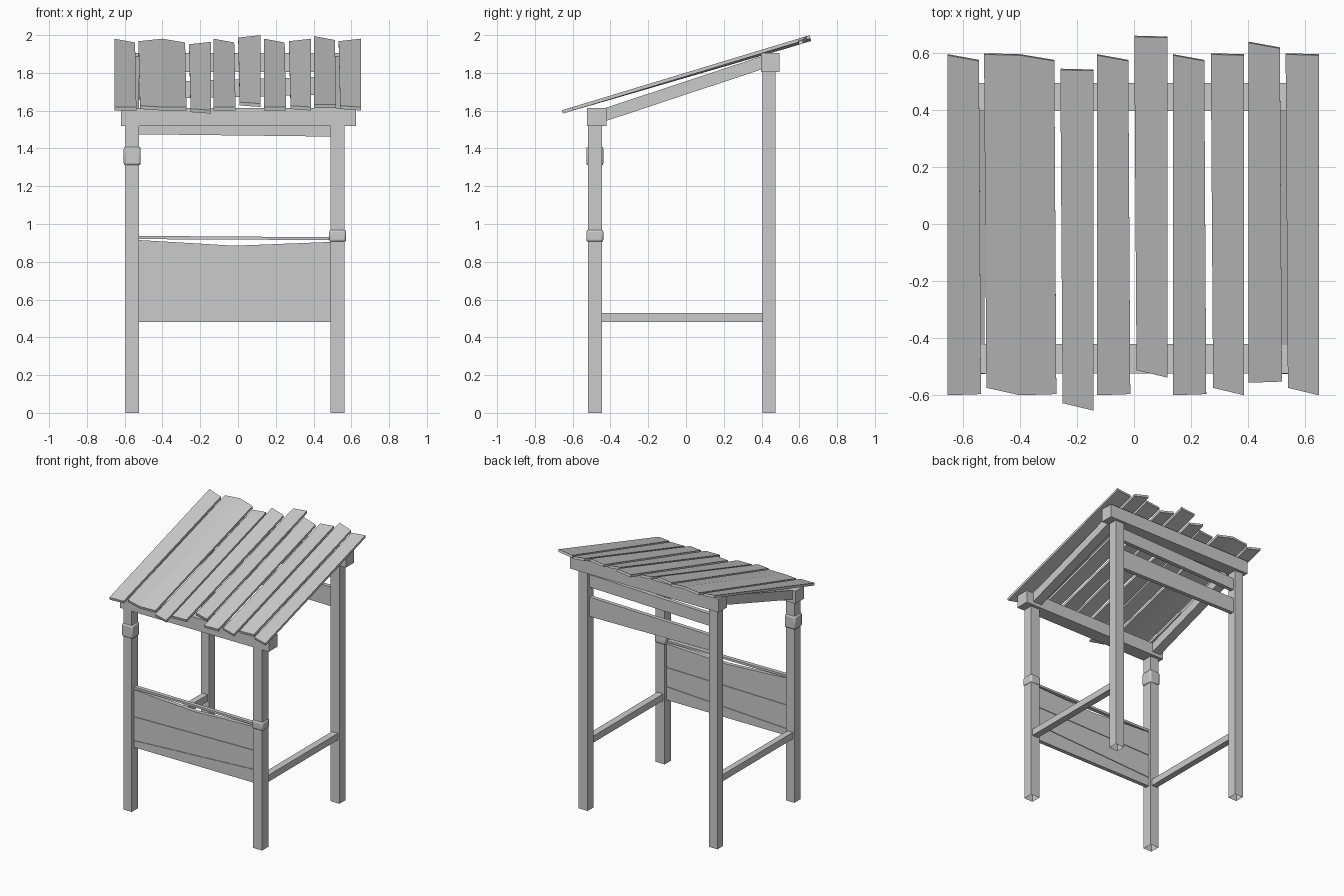
import bpy
import bmesh

cube = bpy.data.objects.get("Cube")
if cube:
    bpy.data.objects.remove(cube, do_unlink=True)

wood = bpy.data.materials.new("weathered_grey")
wood.use_nodes = True
wood.diffuse_color = (0.6, 0.6, 0.6, 1)
wood.node_tree.nodes["Principled BSDF"].inputs["Base Color"].default_value = wood.diffuse_color


def prism(name, outline, offset, open_start=False):
    """Solid made by pushing a flat outline along an offset."""
    bm = bmesh.new()
    near = [bm.verts.new(p) for p in outline]
    far = [bm.verts.new([a + b for a, b in zip(p, offset)]) for p in outline]
    n = len(near)
    for i in range(n):
        j = (i + 1) % n
        bm.faces.new((near[i], near[j], far[j], far[i]))
    bm.faces.new(far[::-1])
    if not open_start:
        bm.faces.new(near)
    bmesh.ops.recalc_face_normals(bm, faces=bm.faces)
    mesh = bpy.data.meshes.new(name)
    bm.to_mesh(mesh)
    bm.free()
    mesh.materials.append(wood)
    obj = bpy.data.objects.new(name, mesh)
    bpy.context.collection.objects.link(obj)
    return obj


def box(name, x, y, z, open_bottom=False):
    base = [(x[0], y[0], z[0]), (x[1], y[0], z[0]), (x[1], y[1], z[0]), (x[0], y[1], z[0])]
    return prism(name, base, (0, 0, z[1] - z[0]), open_bottom)


def board(name, bottom, top, y, depth):
    """Crooked board spanning between the posts; heights run from right to left."""
    x0, x1 = -0.525, 0.49

    def line(zs):
        return [(x0 + (x1 - x0) * i / (len(zs) - 1), y, z) for i, z in enumerate(zs)]
    return prism(name, line(bottom) + line(top)[::-1], (0, depth, 0))


# Posts, side rails and rafters
FRONT_Y, BACK_Y = (-0.52, -0.445), (0.405, 0.475)
for side, x in (("right", (-0.595, -0.525)), ("left", (0.49, 0.565))):
    box("front_post_" + side, x, FRONT_Y, (0, 1.53), True)
    box("back_post_" + side, x, BACK_Y, (0, 1.82), True)
    box("side_rail_" + side, (x[0] + 0.012, x[1] - 0.012), (-0.45, 0.41), (0.48, 0.53))
    prism("rafter_" + side,
          [(x[0], -0.44, 1.54), (x[0], 0.42, 1.825), (x[0], 0.42, 1.895), (x[0], -0.44, 1.61)],
          (x[1] - x[0], 0, 0))

# Cross beams
box("front_beam", (-0.62, 0.625), (-0.525, -0.422), (1.52, 1.615))
box("back_beam", (-0.62, 0.625), (0.398, 0.495), (1.805, 1.905))

# Front counter panel with thin battens in the joints
board("panel_lower", (0.48, 0.48), (0.53, 0.58), -0.495, 0.03)
board("panel_middle", (0.55, 0.6), (0.71, 0.725), -0.495, 0.03)
board("panel_upper", (0.73, 0.745), (0.915, 0.885, 0.905), -0.495, 0.03)
board("lower_batten", (0.525, 0.575), (0.555, 0.605), -0.49, 0.02)
board("middle_batten", (0.705, 0.72), (0.735, 0.75), -0.49, 0.02)
board("top_strip", (0.92, 0.915), (0.937, 0.93), -0.495, 0.03)

# Back boards under the rear beam
board("back_board_lower", (1.475, 1.463), (1.59, 1.61), 0.425, 0.03)
board("back_board_upper", (1.66, 1.685), (1.75, 1.78), 0.425, 0.03)

# Wrapped bands on the front posts
for name, x, z in (("upper_band", (-0.605, -0.515), (1.31, 1.41)),
                   ("lower_band", (0.483, 0.573), (0.905, 0.97))):
    band = box(name, x, (-0.528, -0.437), z)
    bevel = band.modifiers.new("soft_corners", 'BEVEL')
    bevel.width = 0.012
    bevel.segments = 2
    bpy.context.view_layer.objects.active = band
    band.select_set(True)
    bpy.ops.object.shade_smooth_by_angle()
    band.select_set(False)


# Roof planks: each has one straight edge and one warped edge
def slope(x, y, drop=0.0):
    return (x, y, 1.782 + 0.303 * y - drop)


def plank_rows(edge, shift, direction, wide=0.0):
    """Back and front point rows, listed from the straight edge outwards."""
    back = [slope(edge, 0.597 + shift),
            slope(edge + direction * (0.11 + wide), 0.577 + shift, 0.014)]
    front = [slope(edge, -0.598 + shift),
             slope(edge + direction * (0.117 + wide), -0.594 + shift)]
    if direction < 0:
        back = [back[0], slope(edge - 0.117 - wide, 0.6 + shift, 0.014)]
        front = [front[0], slope(edge - 0.109 - wide, -0.572 + shift)]
    return back, front


THICK = (0, -0.004, 0.018)
planks = [(-0.655, 0, 1), (-0.142, -0.054, -1), (-0.13, 0, 1), (0.118, 0.062, -1),
          (0.137, 0, 1), (0.387, 0, -1), (0.403, 0.044, 1), (0.65, 0, -1)]
for i, (edge, shift, direction) in enumerate(planks):
    back, front = plank_rows(edge, shift, direction)
    prism("roof_plank_%d" % (i + 1), back + front[::-1], THICK)

# Wide plank folded along its middle
for side, direction in (("right", -1), ("left", 1)):
    back, front = plank_rows(-0.4, 0, direction, 0.01)
    prism("wide_plank_" + side, back + front[::-1], THICK)
